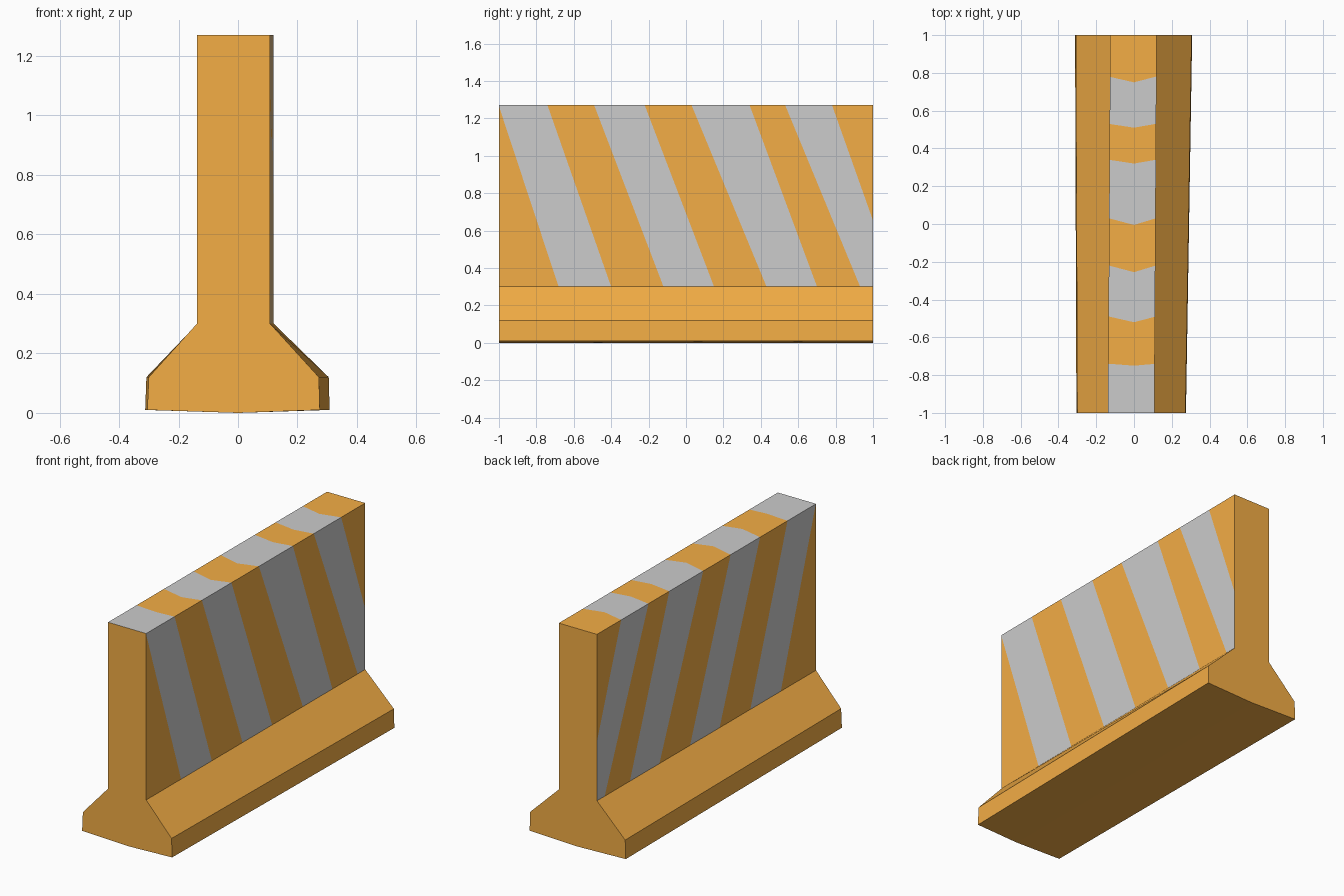
import bpy, bmesh
from mathutils import Vector

if "Cube" in bpy.data.objects:
    bpy.data.objects.remove(bpy.data.objects["Cube"])

TOP, WALL = 1.27, 0.30


def material(name, rgb):
    m = bpy.data.materials.new(name)
    m.diffuse_color = (*rgb, 1)
    m.use_nodes = True
    m.node_tree.nodes["Principled BSDF"].inputs["Base Color"].default_value = m.diffuse_color
    return m


# Cross-sections of the two ends, counter-clockwise from bottom centre (x, z)
def section(y, foot_l, foot_r, toe_l, toe_r, wall_l, wall_r):
    pts = [(0, 0), (foot_r, 0.01), (toe_r, 0.12), (wall_r, WALL), (wall_r, TOP),
           (0, TOP), (wall_l, TOP), (wall_l, WALL), (toe_l, 0.12), (foot_l, 0.01)]
    return [bm.verts.new((x, y, z)) for x, z in pts]


bm = bmesh.new()
front = section(-1, -0.305, 0.275, -0.30, 0.272, -0.138, 0.108)
back = section(1, -0.312, 0.308, -0.308, 0.305, -0.126, 0.12)
bm.faces.new(front)
bm.faces.new(back[::-1])
side = bm.faces.layers.int.new("side")
n = len(front)
for i in range(n):
    j = (i + 1) % n
    f = bm.faces.new((front[i], back[i], back[j], front[j]))
    f[side] = {3: 1, 4: 1, 5: -1, 6: -1}.get(i, 0)   # striped wall faces

# Stripe edges: y at wall top, y at wall foot, y on the top centre line
stripes = [(-1.0, -0.68, -1.03), (-0.74, -0.40, -0.75), (-0.49, -0.12, -0.52),
           (-0.22, 0.15, -0.255), (0.03, 0.43, -0.005), (0.34, 0.70, 0.32),
           (0.53, 0.93, 0.51), (0.78, 1.124, 0.75)]


def stripe_plane(stripe, s):
    y_top, y_foot, y_mid = stripe
    x = 0.115 if s > 0 else -0.132
    a = Vector((x, y_top, TOP))
    no = (Vector((x, y_foot, WALL)) - a).cross(Vector((0, y_mid, TOP)) - a).normalized()
    return a, no if no.y > 0 else -no


# Slice the wall faces along the stripe edges, then colour alternate bands
for s in (1, -1):
    planes = [stripe_plane(st, s) for st in stripes]
    for co, no in planes:
        faces = [f for f in bm.faces if f[side] == s]
        edges = {e for f in faces for e in f.edges}
        verts = {v for f in faces for v in f.verts}
        bmesh.ops.bisect_plane(bm, geom=faces + list(edges) + list(verts),
                               plane_co=co, plane_no=no, dist=1e-5)
    for f in bm.faces:
        if f[side] == s:
            c = f.calc_center_median()
            f.material_index = sum((c - co).dot(no) > 0 for co, no in planes) % 2

bmesh.ops.recalc_face_normals(bm, faces=bm.faces)
mesh = bpy.data.meshes.new("road_barrier")
bm.to_mesh(mesh)
bm.free()
mesh.materials.append(material("orange", (0.90, 0.42, 0.06)))
mesh.materials.append(material("stripe_grey", (0.8, 0.8, 0.8)))
barrier = bpy.data.objects.new("road_barrier", mesh)
bpy.context.collection.objects.link(barrier)
